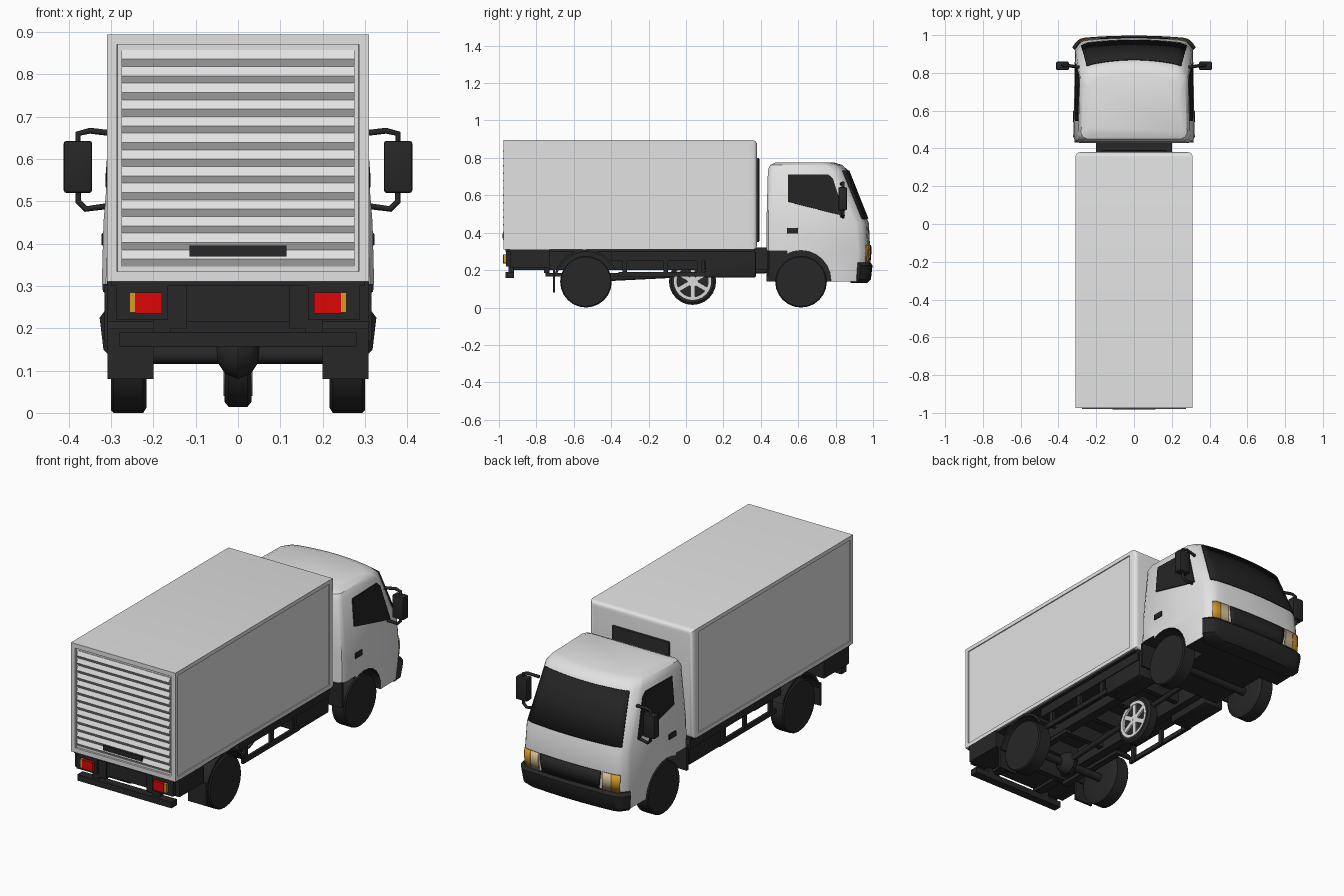
import bpy, bmesh, math
from mathutils import Matrix, Vector

if "Cube" in bpy.data.objects:
    bpy.data.objects.remove(bpy.data.objects["Cube"])


def material(name, r, g, b):
    m = bpy.data.materials.new(name)
    m.use_nodes = True
    m.diffuse_color = (r, g, b, 1)
    m.node_tree.nodes["Principled BSDF"].inputs["Base Color"].default_value = (r, g, b, 1)
    return m


WHITE = material("body white", .75, .76, .75)
BLACK = material("chassis black", .02, .02, .02)
GLASS = material("dark glass", .017, .017, .017)
RED = material("lamp red", .72, .002, .002)
AMBER = material("lamp amber", .7, .32, .02)
CREAM = material("headlamp cream", .65, .52, .3)
STEEL = material("rim steel", .7, .7, .7)


def finish(name, bm, *mats, smooth=None):
    bmesh.ops.recalc_face_normals(bm, faces=bm.faces)
    me = bpy.data.meshes.new(name)
    bm.to_mesh(me)
    bm.free()
    ob = bpy.data.objects.new(name, me)
    bpy.context.collection.objects.link(ob)
    for m in mats:
        me.materials.append(m)
    if smooth:
        shade(ob, smooth)
    return ob


def shade(ob, degrees):
    bpy.ops.object.select_all(action='DESELECT')
    ob.select_set(True)
    bpy.context.view_layer.objects.active = ob
    bpy.ops.object.shade_smooth_by_angle(angle=math.radians(degrees))


def block(name, x, y, z, mat, bevel=0):
    """Box given by its (low, high) limits on each axis."""
    bm = bmesh.new()
    bmesh.ops.create_cube(bm, size=1)
    for v in bm.verts:
        v.co = [l[0] + (c + .5) * (l[1] - l[0]) for c, l in zip(v.co, (x, y, z))]
    if bevel:
        bmesh.ops.bevel(bm, geom=bm.edges[:], offset=bevel, segments=2, profile=.5, affect='EDGES')
    return finish(name, bm, mat, smooth=40 if bevel else None)


def pair(name, x, y, z, mat, bevel=0):
    block("left_" + name, x, y, z, mat, bevel)
    block("right_" + name, (-x[1], -x[0]), y, z, mat, bevel)


def prism(name, pts, x0, x1, mat):
    """Polygon of (y, z) points extruded along x."""
    bm = bmesh.new()
    f = bm.faces.new([bm.verts.new((x0, *p)) for p in pts])
    for v in bmesh.ops.extrude_face_region(bm, geom=[f])["geom"]:
        if isinstance(v, bmesh.types.BMVert):
            v.co.x = x1
    return finish(name, bm, mat)


def skin_rings(bm, rings):
    """Join equal closed rings of points and cap both ends; returns the first cap."""
    rings = [[bm.verts.new(p) for p in ring] for ring in rings]
    for a, b in zip(rings, rings[1:]):
        for i in range(len(a)):
            j = (i + 1) % len(a)
            bm.faces.new((a[i], a[j], b[j], b[i]))
    bm.faces.new(rings[-1])
    return bm.faces.new(rings[0])


def lathe(name, profile, centre, mat, steps=24, smooth=35):
    """Spin (x, radius) points about an x-aligned axle."""
    bm = bmesh.new()
    skin_rings(bm, [[(centre[0] + x, centre[1] + r * math.cos(a), centre[2] + r * math.sin(a))
                     for a in (math.tau * i / steps for i in range(steps))] for x, r in profile])
    return finish(name, bm, mat, smooth=smooth)


def tube(name, pts, radius, mat):
    cu = bpy.data.curves.new(name, 'CURVE')
    cu.dimensions = '3D'
    cu.bevel_depth, cu.bevel_resolution, cu.use_fill_caps = radius, 1, True
    sp = cu.splines.new('POLY')
    sp.points.add(len(pts) - 1)
    for p, co in zip(sp.points, pts):
        p.co = (*co, 1)
    cu.materials.append(mat)
    bpy.context.collection.objects.link(bpy.data.objects.new(name, cu))


def thicken(ob):
    mod = ob.modifiers.new("thickness", 'SOLIDIFY')
    mod.thickness, mod.offset = .006, 0


# Cab shell: levels of height, rear y, front y, half width and bow of the front
LEVELS = [(.14, .43, .97, .312, .016), (.3, .43, .985, .322, .018), (.45, .43, .978, .318, .024),
          (.735, .438, .865, .295, .04), (.762, .45, .835, .28, .04), (.776, .48, .79, .25, .04)]
US = [-1, -.97, -.93, -.88, -.8, -.65, -.45, -.2, 0, .2, .45, .65, .8, .88, .93, .97, 1]
NOSE = .97  # the cab narrows a little towards its front


def level(z):
    for a, b in zip(LEVELS, LEVELS[1:]):
        if z <= b[0]:
            t = (z - a[0]) / (b[0] - a[0])
            return [p + t * (q - p) for p, q in zip(a, b)]
    return LEVELS[-1]


def skin(u, z, out=0):
    _, _, yf, hw, bow = level(z)
    corner = max(0, abs(u) - .82) / .18
    return Vector((u * (hw * NOSE + out), yf + out - bow * u * u - .045 * corner ** 2, z))


def side_x(y, z):
    _, yr, _, hw, _ = level(z)
    tip = skin(1, z)
    t = (y - yr - .03) / (tip.y - yr - .03)
    return hw + t * (tip.x - hw)


bm = bmesh.new()
floor = skin_rings(bm, [[skin(u, z) for u in US] + [
    Vector(p) for p in ((hw, yr + .03, z), (hw - .01, yr + .01, z), (hw - .03, yr, z),
                        (.03 - hw, yr, z), (.01 - hw, yr + .01, z), (-hw, yr + .03, z))]
    for z, yr, yf, hw, bow in LEVELS])
floor.material_index = 1
cab = finish("cab", bm, WHITE, BLACK)

# Wheel arches and the raised rear corners are cut out of the cab
for s in (-1, 1):
    cutters = [lathe("arch_cutter", [(-.08, .16), (.08, .16)], (s * .27, .615, .145), BLACK),
               block("corner_cutter", sorted((s * .19, s * .4)), (.4, .54), (.1, .303), BLACK)]
    for c in cutters:
        mod = cab.modifiers.new("cut", 'BOOLEAN')
        mod.object, mod.operation, mod.solver = c, 'DIFFERENCE', 'EXACT'
        mod.material_mode = 'TRANSFER'
        bpy.context.view_layer.objects.active = cab
        bpy.ops.object.modifier_apply(modifier=mod.name)
        bpy.data.objects.remove(c)
shade(cab, 32)


def patch(name, u0, u1, z0, z1, mat, taper=1, out=.004):
    """Thin plate that follows the curved cab front."""
    bm = bmesh.new()
    n = 16
    rows = []
    for z, k in ((z0, 1), ((z0 + z1) / 2, (1 + taper) / 2), (z1, taper)):
        rows.append([bm.verts.new(skin((u0 + (u1 - u0) * i / n) * k, z, out)) for i in range(n + 1)])
    for a, b in zip(rows, rows[1:]):
        for i in range(n):
            bm.faces.new((a[i], a[i + 1], b[i + 1], b[i]))
    thicken(finish(name, bm, mat, smooth=40))


patch("windshield", -.9, .9, .475, .732, GLASS, taper=.96)
patch("grille", -.54, .54, .24, .335, BLACK, taper=1.06)
for s, side in ((1, "left"), (-1, "right")):
    patch(side + "_headlamp", s * .6, s * .76, .24, .335, CREAM)
    patch(side + "_indicator", s * .76, s * .9, .24, .335, AMBER)
    # Side window lies on the slanted door
    bm = bmesh.new()
    bm.faces.new([bm.verts.new((s * (side_x(y, z) + .003), y, z)) for y, z in
                  ((.545, .565), (.545, .712), (.76, .712), (.785, .69), (.85, .49), (.78, .505))])
    thicken(finish(side + "_side_window", bm, GLASS))
    # Mirror with its bracket
    block(side + "_mirror", sorted((s * .345, s * .412)), (.815, .86), (.52, .643), BLACK, .006)
    tube(side + "_mirror_arm", [(s * .29, .83, .66), (s * .35, .84, .667), (s * .378, .84, .66),
         (s * .378, .84, .5), (s * .36, .84, .482), (s * .3, .83, .49)], .008, BLACK)
pair("door_handle", (.31, .323), (.54, .6), (.395, .425), BLACK, .004)

# Bumper follows the front curve and wraps the corners
bm = bmesh.new()
skin_rings(bm, [[Vector((*skin(u, .23, out).xy, z)) for u in US] + [Vector((.27, .88, z)), Vector((-.27, .88, z))]
                for z, out in ((.13, -.01), (.15, .01), (.225, .019), (.24, .008))])
finish("bumper", bm, BLACK, smooth=40)

# Cargo box with rounded front edges and recessed side and rear panels
bm = bmesh.new()
bmesh.ops.create_cube(bm, size=1, matrix=Matrix.Translation((0, -.2975, .6025))
                      @ Matrix.Diagonal((.62, 1.355, .585, 1)))
front = [e for e in bm.edges if all(v.co.y > .3 for v in e.verts)]
bmesh.ops.bevel(bm, geom=front, offset=.025, segments=4, profile=.5, affect='EDGES')
for axis, sign, rim, depth in ((0, 1, .03, .005), (0, -1, .03, .005), (1, -1, .0345, .01)):
    bm.normal_update()
    face = max((f for f in bm.faces if f.normal[axis] * sign > .9), key=lambda f: f.calc_area())
    bmesh.ops.inset_region(bm, faces=[face], thickness=rim, depth=0)
    bmesh.ops.inset_region(bm, faces=[face], thickness=.0005, depth=0)
    bmesh.ops.translate(bm, verts=face.verts, vec=-face.normal * depth)
finish("cargo_box", bm, WHITE, smooth=30)

# Roller shutter: zigzag slats
slats, low, high = 13, .346, .858
pitch = (high - low) / slats
teeth = [(-.955, low)]
for i in range(slats):
    z = low + i * pitch
    teeth += [(-.968, z), (-.979, z + pitch * .44)]
prism("roller_shutter", teeth + [(-.968, high), (-.955, high)], -.275, .275, WHITE)
block("shutter_handle", (-.115, .115), (-.982, -.965), (.37, .396), BLACK)
block("box_front_vent", (-.17, .17), (.37, .392), (.35, .8), BLACK, .006)

# Chassis frame
block("deck", (-.3, .3), (-.965, .36), (.3, .312), BLACK)
pair("frame_rail", (.12, .17), (-.95, .6), (.2, .312), BLACK)
pair("sill", (.17, .285), (-.4, .37), (.25, .312), BLACK)
block("rear_panel", (-.31, .31), (-.94, -.73), (.215, .312), BLACK)
block("spring_hanger_beam", (-.2, .2), (-.76, -.73), (.185, .22), BLACK)
pair("lamp_board", (.165, .287), (-.962, -.93), (.22, .312), BLACK)
block("underrun_bar", (-.28, .28), (-.965, -.92), (.157, .19), BLACK)
pair("underrun_post", (.16, .2), (-.95, -.92), (.16, .23), BLACK)
block("cab_crossbeam", (-.2, .2), (.36, .45), (.2, .32), BLACK)
pair("tank", (.16, .28), (.1, .375), (.16, .3), BLACK, .01)
for i in range(6):
    y = -.62 + i * .2
    block("crossmember", (-.13, .13), (y, y + .03), (.22, .3), BLACK)
pair("guard_rail", (.27, .285), (-.36, .12), (.165, .19), BLACK)
for y in (-.34, -.12, .06):
    pair("guard_post", (.265, .28), (y, y + .025), (.165, .27), BLACK)

# Tail lamps
pair("tail_lamp", (.18, .243), (-.978, -.96), (.235, .284), RED)
pair("tail_indicator", (.243, .257), (-.976, -.96), (.237, .284), AMBER)

# Road wheels, rear fenders and mud flaps
tyre = [(-.042, .06), (-.042, .125), (-.034, .138), (.036, .138), (.042, .132), (.042, .03)]
for s, side in ((1, "left"), (-1, "right")):
    for y, end in ((.615, "front"), (-.535, "rear")):
        lathe(f"{side}_{end}_wheel", [(s * x, r) for x, r in tyre], (s * .258, y, .138), BLACK)
    arc = [(r, math.radians(a)) for r, seq in ((.172, range(25, 166, 14)), (.16, range(165, 24, -14)))
           for a in seq]
    prism(side + "_rear_fender", [(-.535 + r * math.cos(a), .138 + r * math.sin(a)) for r, a in arc],
          s * .2, s * .308, BLACK)
pair("mud_flap", (.2, .308), (-.712, -.7), (.08, .2), BLACK)
pair("front_splash_guard", (.2, .316), (.432, .445), (.17, .305), BLACK)

# Axles, differential and drive shaft
for y in (.615, -.535):
    lathe("axle", [(-.22, .022), (.22, .022)], (0, y, .138), BLACK, 12)
lathe("differential", [(-.05, .02), (-.03, .05), (0, .062), (.03, .05), (.05, .02)], (0, -.535, .142), BLACK, 12)
tube("drive_shaft", [(0, -.5, .15), (0, .5, .2)], .015, BLACK)
pair("leaf_spring", (.15, .185), (-.75, -.32), (.165, .185), BLACK)

# Spare wheel with a spoked rim, slung upright under the frame
hub = (0, .035, .14)
ring = [(-.02, .09), (-.032, .095), (-.032, .114), (-.022, .126), (.022, .126), (.032, .114), (.032, .095), (.02, .09)]
lathe("spare_tyre", ring, hub, BLACK)
lathe("spare_rim_hub", [(-.03, .028), (.03, .028)], hub, STEEL, 12)
for s in (-1, 1):
    lathe("spare_rim_edge", [(s * .015, .082), (s * .034, .084), (s * .034, .1), (s * .015, .1)], hub, STEEL)
    # Dark dish behind the spokes
    lathe("spare_rim_dish", [(s * .014, .084), (s * .022, .084)], hub, BLACK)
    for i in range(6):
        spoke = block("spare_spoke", sorted((s * .015, s * .031)), (-.012, .012), (.01, .088), STEEL)
        spoke.matrix_world = Matrix.Translation(hub) @ Matrix.Rotation(math.tau * i / 6, 4, 'X')
